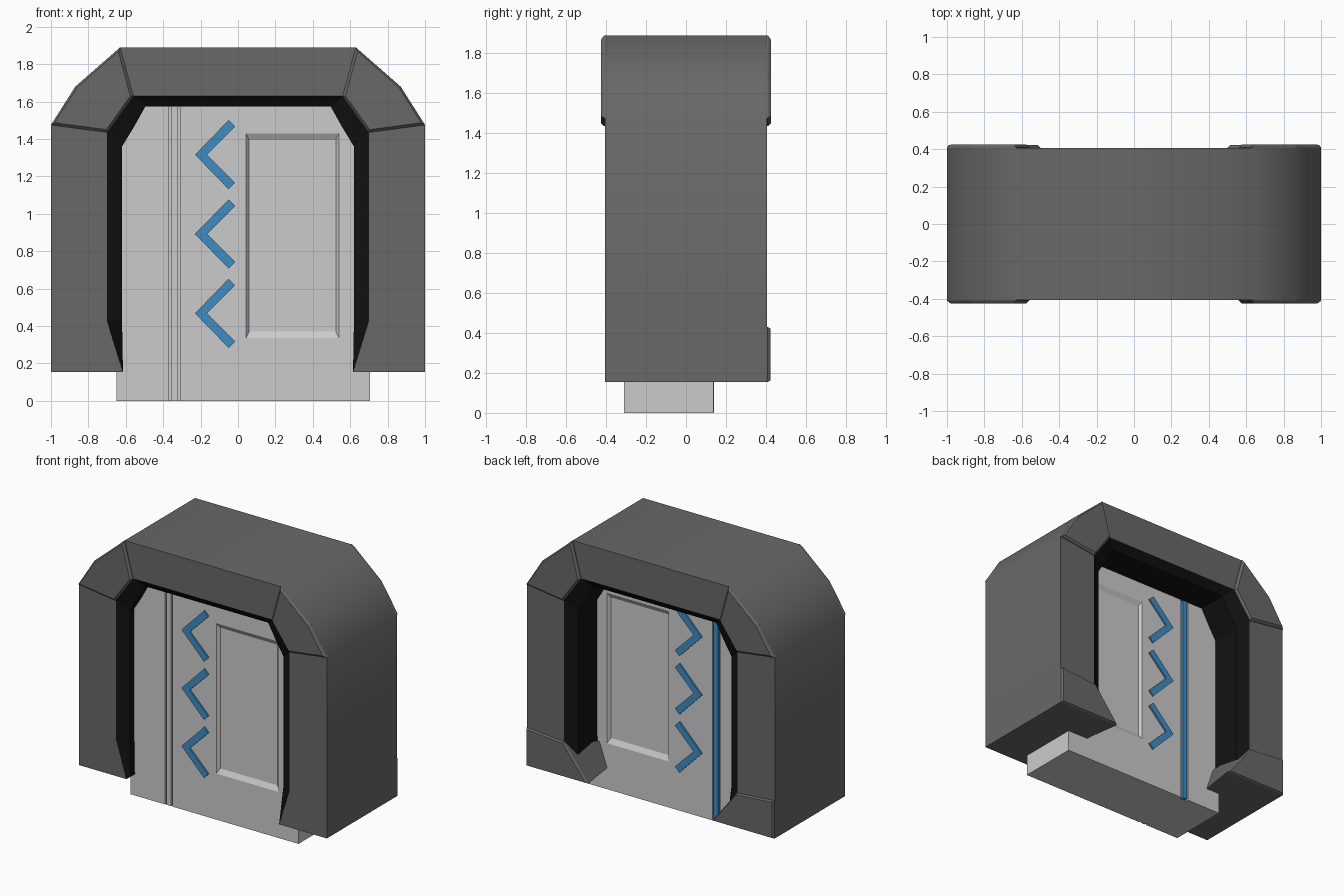
import bpy, bmesh, math

if "Cube" in bpy.data.objects:
    bpy.data.objects.remove(bpy.data.objects["Cube"])


def material(name, rgb):
    m = bpy.data.materials.new(name)
    m.diffuse_color = (*rgb, 1)
    m.use_nodes = True
    m.node_tree.nodes["Principled BSDF"].inputs["Base Color"].default_value = m.diffuse_color
    return m


DARK = material("dark_grey", (0.14, 0.14, 0.14))
BLACK = material("black", (0.006, 0.006, 0.006))
BLUE = material("blue", (0.05, 0.26, 0.53))


def finish(name, bm, mats):
    bmesh.ops.recalc_face_normals(bm, faces=bm.faces)
    me = bpy.data.meshes.new(name)
    bm.to_mesh(me)
    bm.free()
    for m in mats:
        me.materials.append(m)
    ob = bpy.data.objects.new(name, me)
    bpy.context.collection.objects.link(ob)
    return ob


def loft(name, sections, mat=None):
    """Solid through (y, [(x, z), ...]) sections with equal point counts."""
    bm = bmesh.new()
    rings = [[bm.verts.new((x, y, z)) for x, z in pts] for y, pts in sections]
    n = len(rings[0])
    for a, b in zip(rings, rings[1:]):
        for i in range(n):
            j = (i + 1) % n
            bm.faces.new((a[i], a[j], b[j], b[i]))
    bm.faces.new(rings[0])
    bm.faces.new(rings[-1])
    return finish(name, bm, [mat] if mat else [])


def rect(x0, x1, z0, z1):
    return [(x0, z0), (x1, z0), (x1, z1), (x0, z1)]


def box(name, x0, x1, y0, y1, z0, z1, mat=None):
    r = rect(x0, x1, z0, z1)
    return loft(name, [(y0, r), (y1, r)], mat)


def shrink(pts, k=0.92):
    cx = sum(p[0] for p in pts) / len(pts)
    cz = sum(p[1] for p in pts) / len(pts)
    return [(cx + (x - cx) * k, cz + (z - cz) * k) for x, z in pts]


# Arch frame: outer edge, front/back opening edge and inner lining edge per station
half = [  # outer, opening, lining (right side, bottom to top)
    ((1, .155), (.615, .155), (.615, .155)),
    ((1, .43), (.70, .43), (.62, .43)),
    ((1, 1.475), (.70, 1.435), (.62, 1.36)),
    ((.87, 1.68), (.63, 1.53), (.555, 1.467)),
    ((.63, 1.89), (.56, 1.63), (.495, 1.575)),
]
stations = half + [tuple((-x, z) for x, z in s) for s in reversed(half)]
bm = bmesh.new()
rings = []
for outer, opening, lining in stations:
    sec = [(outer, -.405), (opening, -.405), (lining, -.36),
           (lining, .36), (opening, .405), (outer, .405)]
    rings.append([bm.verts.new((p[0], y, p[1])) for p, y in sec])
for a, b in zip(rings, rings[1:]):
    for i in range(6):
        j = (i + 1) % 6
        f = bm.faces.new((a[i], a[j], b[j], b[i]))
        f.material_index = 1 if i in (1, 2, 3) else 0
for r in (rings[0], rings[-1]):
    bm.faces.new(r)
bmesh.ops.remove_doubles(bm, verts=bm.verts, dist=1e-5)
frame = finish("arch_frame", bm, [DARK, BLACK])
bpy.context.view_layer.objects.active = frame
frame.select_set(True)
bpy.ops.object.shade_smooth_by_angle(angle=math.radians(50))
# the dark lining and front faces stay flat
for p in frame.data.polygons:
    if p.material_index == 1:
        p.use_smooth = False

# Raised corner plates and rear feet
corner = [(1, 1.475), (.87, 1.68), (.63, 1.89), (.56, 1.63), (.70, 1.435)]
foot_in = [(1, .155), (1, .43), (.60, .33), (.54, .155)]
foot_out = [(1, .155), (1, .43), (.695, .405), (.50, .155)]
for s, side in ((-1, "left"), (1, "right")):
    def flip(pts):
        return [(s * x, z) for x, z in pts]
    for d, face in ((-1, "front"), (1, "back")):
        loft(f"{face}_{side}_corner_plate",
             [(d * .39, flip(corner)), (d * .41, flip(corner)),
              (d * .425, flip(shrink(corner)))], DARK)
    loft(f"{side}_rear_foot",
         [(.135, flip(foot_in)), (.408, flip(foot_out)),
          (.422, flip(shrink(foot_out, .95)))], DARK)

# Door leaves with a seam strip between them
YF, YB = -.31, .138
box("left_door_leaf", -.65, -.37, YF, YB, 0, 1.61)
door = box("right_door_leaf", -.31, .705, YF, YB, 0, 1.61)
box("seam_core", -.372, -.308, YF + .02, YB - .02, 0, 1.6)
box("seam_strip_front", -.358, -.322, YF, -.2, 0, 1.6)
box("seam_strip_back", -.358, -.322, .05, YB + .003, 0.003, 1.6, BLUE)

# Recessed bevelled panel on both door faces
big, small = rect(.043, .54, .335, 1.43), rect(.06, .523, .37, 1.395)
cutters = []
for y, d in ((YF, 1), (YB, -1)):
    c = loft("panel_cutter", [(y - d * .05, big), (y, big), (y + d * .02, small)])
    c.hide_render = True
    cutters.append(c)
    mod = door.modifiers.new("panel", "BOOLEAN")
    mod.operation, mod.solver, mod.object = "DIFFERENCE", "EXACT", c
bpy.context.view_layer.objects.active = door
for m in list(door.modifiers):
    bpy.ops.object.modifier_apply(modifier=m.name)
for c in cutters:
    bpy.data.objects.remove(c)

# Blue chevrons, showing on both faces
arrow = [(-.23, 0), (-.05, .185), (-.015, .15), (-.165, 0), (-.015, -.15), (-.05, -.185)]
for i, zc in enumerate((.468, .892, 1.316)):
    pts = [(x, z + zc) for x, z in arrow]
    loft(f"chevron_{i + 1}", [(YF - .012, pts), (YB + .012, pts)], BLUE)
